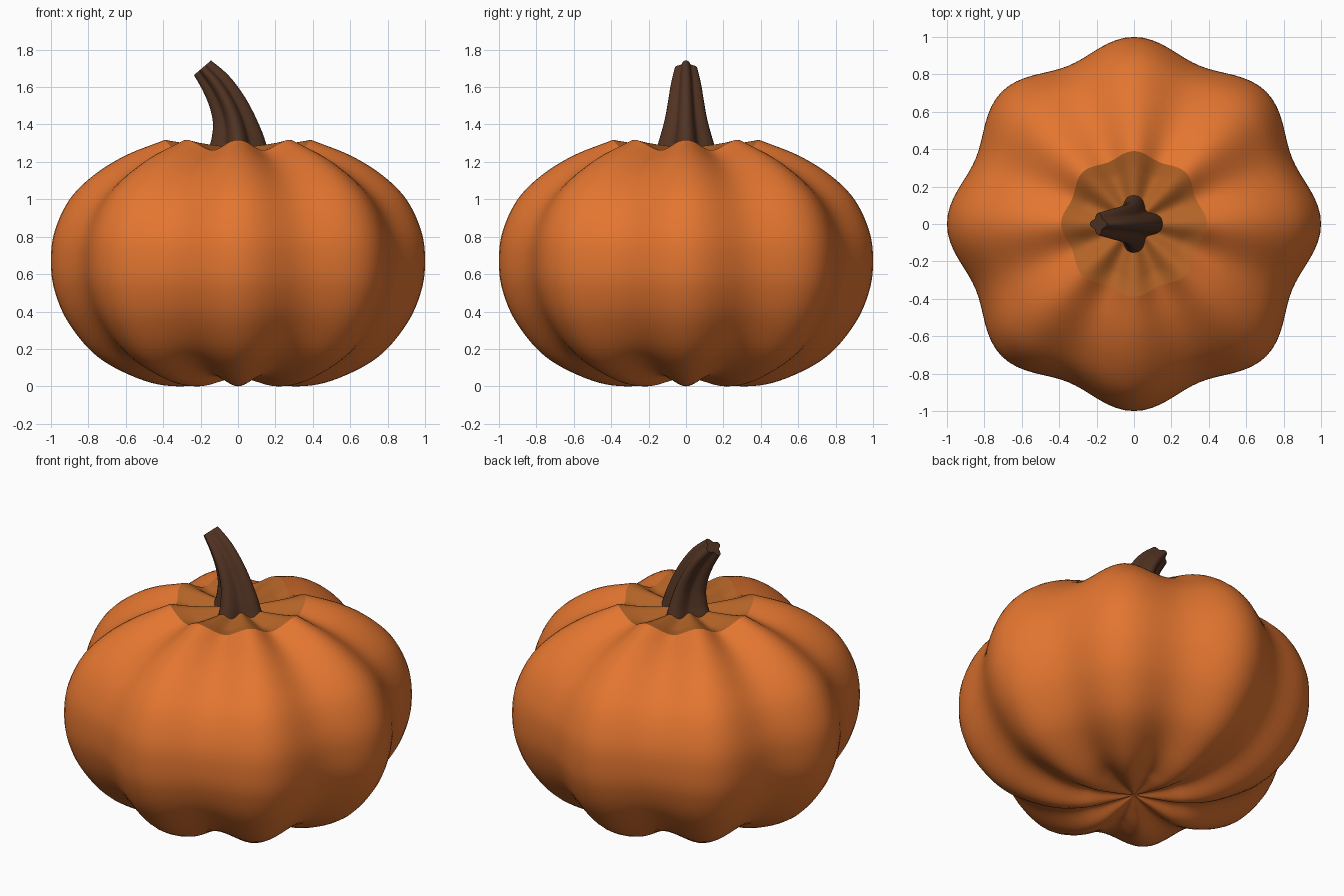
import bpy, bmesh, math
from mathutils import Vector

if "Cube" in bpy.data.objects:
    bpy.data.objects.remove(bpy.data.objects["Cube"])

SEG = 128      # steps around
MID = 0.66     # height of the widest ring


def material(name, rgb):
    m = bpy.data.materials.new(name)
    m.diffuse_color = (*rgb, 1)
    m.use_nodes = True
    m.node_tree.nodes["Principled BSDF"].inputs["Base Color"].default_value = m.diffuse_color
    return m


def curve(points, steps=6):
    """Smooth Catmull-Rom curve through tuples of any length."""
    p = [Vector(q) for q in points]
    p = [2 * p[0] - p[1]] + p + [2 * p[-1] - p[-2]]
    out = []
    for a, b, c, d in zip(p, p[1:], p[2:], p[3:]):
        for i in range(steps):
            t = i / steps
            out.append(0.5 * (2 * b + (c - a) * t + (2 * a - 5 * b + 4 * c - d) * t * t
                              + (3 * b - a - 3 * c + d) * t ** 3))
    return out + [p[-2]]


def skin(name, rings, mat, cap_start=False, cap_end=False):
    """Join equal rings of points into a smooth surface."""
    bm = bmesh.new()
    loops = [[bm.verts.new(v) for v in ring] for ring in rings]
    n = len(loops[0])
    for a, b in zip(loops, loops[1:]):
        for i in range(n):
            j = (i + 1) % n
            bm.faces.new((a[i], a[j], b[j], b[i]))
    if cap_start:
        bm.faces.new(loops[0][::-1])
    if cap_end:
        bm.faces.new(loops[-1])
    bmesh.ops.remove_doubles(bm, verts=bm.verts, dist=1e-5)
    me = bpy.data.meshes.new(name)
    bm.to_mesh(me)
    bm.free()
    me.materials.append(mat)
    ob = bpy.data.objects.new(name, me)
    bpy.context.collection.objects.link(ob)
    bpy.ops.object.select_all(action='DESELECT')
    ob.select_set(True)
    bpy.context.view_layer.objects.active = ob
    bpy.ops.object.shade_smooth_by_angle(angle=math.radians(40))
    return ob


def lobed_ring(r, z):
    """Ring with eight lobes, grooves pulled toward the pumpkin's middle."""
    r = max(r, 0)
    fade = min(1, r / 0.3)
    ring = []
    for i in range(SEG):
        a = 2 * math.pi * i / SEG
        s = 1 - 0.042 * fade * (1 - math.cos(8 * a))
        ring.append((r * s * math.cos(a), r * s * math.sin(a), MID + (z - MID) * s))
    return ring


orange = material("pumpkin orange", (0.77, 0.18, 0.03))
ochre = material("crown ochre", (0.45, 0.125, 0.02))
brown = material("stem brown", (0.085, 0.034, 0.017))

# Body: lobed shell from the bottom dimple to the crown rim
body = [(0, 0.06), (0.12, 0.03), (0.3, 0), (0.5, 0.03), (0.74, 0.15), (0.9, 0.33),
        (0.98, 0.51), (1, 0.67), (0.98, 0.83), (0.9, 1.0), (0.77, 1.13),
        (0.6, 1.235), (0.39, 1.318)]
skin("pumpkin_body", [lobed_ring(r, z) for r, z in curve(body)], orange)

# Crown: shallow lobed dish inside the rim
crown = [(0.39, 1.318), (0.3, 1.303), (0.15, 1.287), (0, 1.28)]
skin("crown", [lobed_ring(r, z) for r, z in curve(crown)], ochre)

# Stem: four-ridged tapering sweep leaning to -x; each point is x, z, radius
path = curve([(0.0, 1.25, 0.165), (-0.005, 1.33, 0.14), (-0.025, 1.43, 0.113),
              (-0.065, 1.53, 0.095), (-0.12, 1.62, 0.08), (-0.19, 1.703, 0.06)])
rings = []
for k, (x, z, rad) in enumerate(path):
    q0, q1 = path[max(k - 1, 0)], path[min(k + 1, len(path) - 1)]
    d = Vector((q1[0] - q0[0], 0, q1[1] - q0[1])).normalized()
    side = Vector((d.z, 0, -d.x))
    ring = []
    for i in range(48):
        a = 2 * math.pi * i / 48
        r = rad * (0.81 + 0.19 * math.cos(4 * a))
        ring.append(Vector((x, 0, z)) + side * r * math.cos(a) + Vector((0, r * math.sin(a), 0)))
    rings.append(ring)
skin("stem", rings, brown, cap_start=True, cap_end=True)
